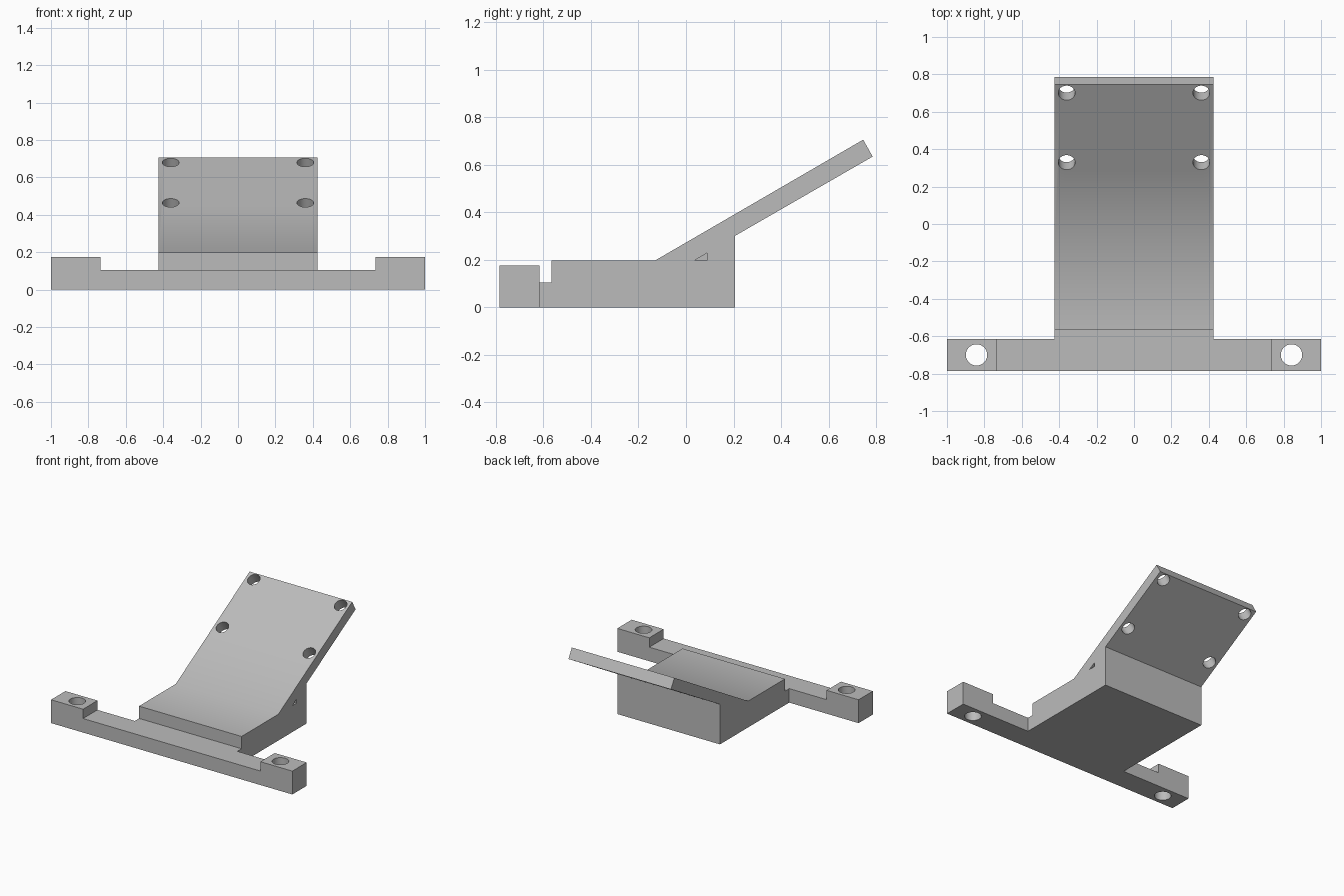
import bpy, bmesh, math
from mathutils import Vector, Matrix

cube = bpy.data.objects.get("Cube")
if cube:
    bpy.data.objects.remove(cube, do_unlink=True)

grey = bpy.data.materials.new("plain grey")
grey.use_nodes = True
colour = (0.5, 0.5, 0.5, 1)
grey.diffuse_color = colour
grey.node_tree.nodes["Principled BSDF"].inputs["Base Color"].default_value = colour


def add_object(name, bm):
    bmesh.ops.recalc_face_normals(bm, faces=bm.faces)
    mesh = bpy.data.meshes.new(name)
    bm.to_mesh(mesh)
    bm.free()
    mesh.materials.append(grey)
    obj = bpy.data.objects.new(name, mesh)
    bpy.context.collection.objects.link(obj)
    return obj


def prism(name, points, offset):
    """Extrude a closed outline of 3D points along an offset."""
    bm = bmesh.new()
    face = bm.faces.new([bm.verts.new(p) for p in points])
    moved = bmesh.ops.extrude_face_region(bm, geom=[face])["geom"]
    verts = [v for v in moved if isinstance(v, bmesh.types.BMVert)]
    bmesh.ops.translate(bm, verts=verts, vec=offset)
    return add_object(name, bm)


def drill(name, centres, radius, tilt):
    """Cylinders joined in one hidden cutter."""
    bm = bmesh.new()
    for c in centres:
        mat = Matrix.Translation(c) @ Matrix.Rotation(tilt, 4, "X")
        bmesh.ops.create_cone(bm, cap_ends=True, segments=48, radius1=radius,
                              radius2=radius, depth=0.5, matrix=mat)
    return add_object(name, bm)


def combine(target, tool, operation):
    mod = target.modifiers.new(tool.name, "BOOLEAN")
    mod.operation = operation
    mod.solver = "EXACT"
    mod.object = tool
    bpy.context.view_layer.objects.active = target
    bpy.ops.object.modifier_apply(modifier=mod.name)
    bpy.data.objects.remove(tool, do_unlink=True)


# Body: stepped base, deck and sloping plate from one side profile
W = 0.425
side = [(-0.7, 0), (0.205, 0), (0.205, 0.3), (0.785, 0.634), (0.745, 0.705),
        (-0.13, 0.197), (-0.565, 0.197), (-0.565, 0.105), (-0.7, 0.105)]
bracket = prism("angled_bracket", [(-W, y, z) for y, z in side], (2 * W, 0, 0))

# Mounting bar with raised ends
front = [(-1, 0), (1, 0), (1, 0.175), (0.735, 0.175), (0.735, 0.105),
         (-0.735, 0.105), (-0.735, 0.175), (-1, 0.175)]
bar = prism("mounting_bar", [(x, -0.785, z) for x, z in front], (0, 0.17, 0))
combine(bracket, bar, "UNION")

# Bolt holes through the bar ends
combine(bracket, drill("bar_holes", [Vector((x, -0.7, 0.1)) for x in (-0.842, 0.842)],
                       0.057, 0), "DIFFERENCE")

# Four holes square to the sloping plate
slope = math.radians(30)
centres = [Vector((x, y, 0.197 + (y + 0.13) * math.tan(slope)))
           for x in (-0.36, 0.36) for y in (0.33, 0.702)]
combine(bracket, drill("plate_holes", centres, 0.045, slope), "DIFFERENCE")

# Small triangular notch in one flank
notch = prism("flank_notch", [(W - 0.06, y, z) for y, z in
                              ((0.035, 0.197), (0.088, 0.197), (0.088, 0.228))], (0.1, 0, 0))
combine(bracket, notch, "DIFFERENCE")

# Soft shading across the shallow deck crease, hard edges elsewhere
bpy.ops.object.select_all(action="DESELECT")
bracket.select_set(True)
bpy.context.view_layer.objects.active = bracket
bpy.ops.object.shade_smooth_by_angle(angle=math.radians(35))
